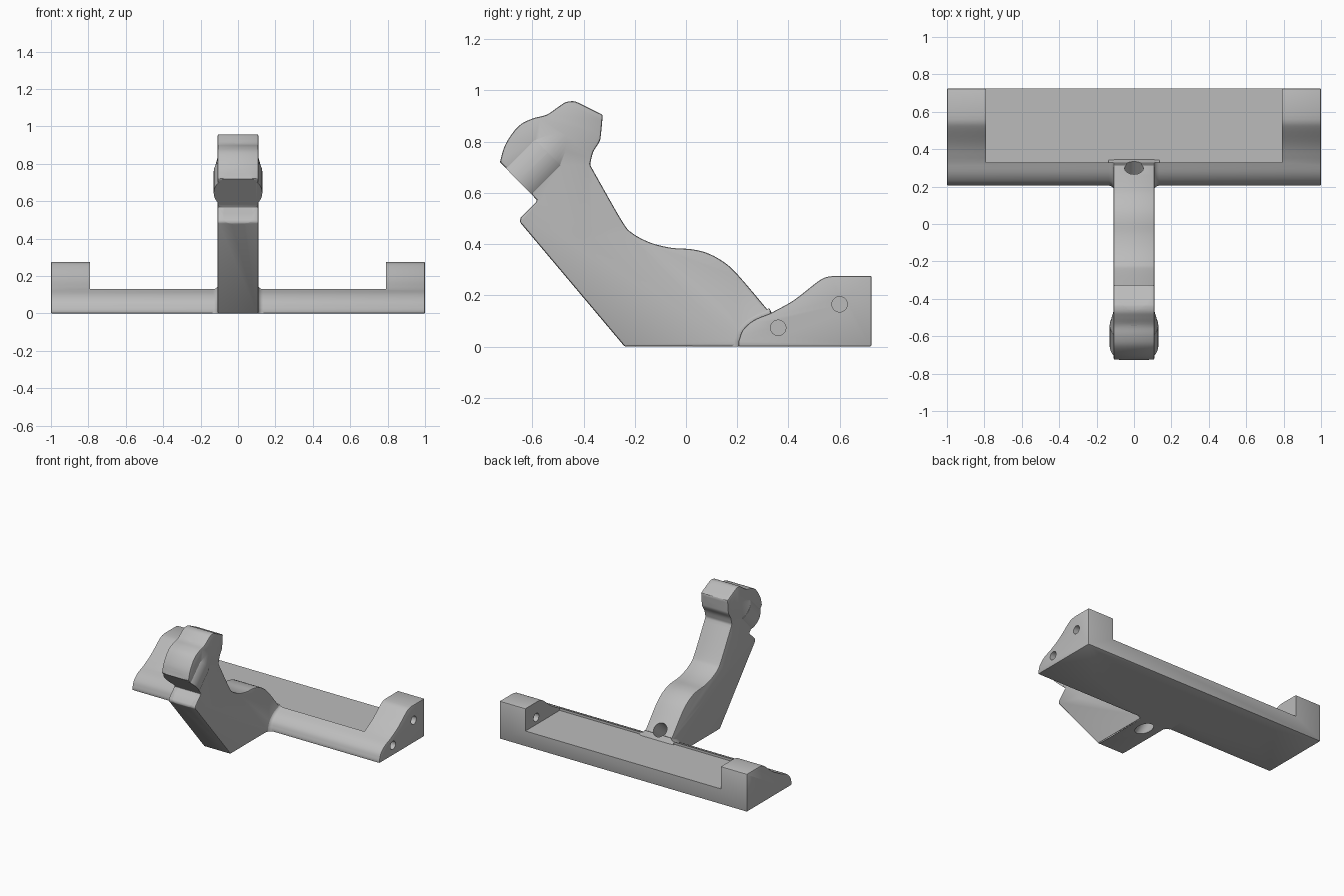
import bpy, bmesh, math
from mathutils import Vector

if "Cube" in bpy.data.objects:
    bpy.data.objects.remove(bpy.data.objects["Cube"], do_unlink=True)

grey = bpy.data.materials.new("plain grey")
grey.use_nodes = True
grey.diffuse_color = (0.5, 0.5, 0.5, 1)
grey.node_tree.nodes["Principled BSDF"].inputs["Base Color"].default_value = (0.5, 0.5, 0.5, 1)


def make(name, bm):
    bmesh.ops.recalc_face_normals(bm, faces=bm.faces[:])
    mesh = bpy.data.meshes.new(name)
    bm.to_mesh(mesh)
    bm.free()
    mesh.materials.append(grey)
    obj = bpy.data.objects.new(name, mesh)
    bpy.context.collection.objects.link(obj)
    return obj


def apply(obj, mod):
    bpy.context.view_layer.objects.active = obj
    bpy.ops.object.modifier_apply(modifier=mod.name)


def combine(obj, other, operation):
    mod = obj.modifiers.new(operation, 'BOOLEAN')
    mod.operation, mod.solver, mod.object = operation, 'EXACT', other
    apply(obj, mod)
    bpy.data.objects.remove(other, do_unlink=True)


def loft(name, sections):
    """Skin a row of (x, [(y, z), ...]) sections and cap both ends."""
    bm = bmesh.new()
    rings = [[bm.verts.new((x, y, z)) for y, z in pts] for x, pts in sections]
    for a, b in zip(rings, rings[1:]):
        for i in range(len(a)):
            j = (i + 1) % len(a)
            bm.faces.new((a[i], a[j], b[j], b[i]))
    bm.faces.new(rings[0])
    bm.faces.new(rings[-1])
    return make(name, bm)


def slab(name, pts, half, bevel=0.0):
    obj = loft(name, [(-half, pts), (half, pts)])
    if bevel:
        mod = obj.modifiers.new("bevel", 'BEVEL')
        mod.width, mod.segments, mod.angle_limit = bevel, 2, math.radians(40)
        mod.use_clamp_overlap = False
        apply(obj, mod)
    return obj


def rod(name, start, end, r1, r2=None, sides=48):
    start, end = Vector(start), Vector(end)
    axis = end - start
    bm = bmesh.new()
    bmesh.ops.create_cone(bm, cap_ends=True, segments=sides, radius1=r1,
                          radius2=r1 if r2 is None else r2, depth=axis.length)
    turn = axis.to_track_quat('Z', 'Y').to_matrix().to_4x4()
    turn.translation = (start + end) / 2
    bm.transform(turn)
    return make(name, bm)


def drill(obj, start, end, radius):
    combine(obj, rod("drill", start, end, radius), 'DIFFERENCE')


def curve(points, steps=4):
    """Smooth run through a few points."""
    p = [Vector(q) for q in points]
    p = [2 * p[0] - p[1]] + p + [2 * p[-1] - p[-2]]
    out = []
    for a, b, c, d in zip(p, p[1:], p[2:], p[3:]):
        for k in range(steps):
            t = k / steps
            out.append((2 * b + (c - a) * t + (2 * a - 5 * b + 4 * c - d) * t * t
                        + (3 * b - a - 3 * c + d) * t ** 3) / 2)
    return [tuple(q) for q in out] + [tuple(points[-1])]


# Base bar with raised ends
nose = curve([(0.205, 0.02), (0.222, 0.065), (0.265, 0.103), (0.33, 0.13)])
ramp = curve([(0.33, 0.13), (0.42, 0.18), (0.51, 0.25), (0.545, 0.27), (0.58, 0.276)])
bracket = slab("mounting_bracket", [(0.205, 0)] + nose + ramp[1:] + [(0.725, 0.276), (0.725, 0)],
               1.0, 0.007)
recess = slab("recess_cutter", [(0.33, 0.113), (0.33, 0.5), (0.9, 0.5), (0.9, 0.113)], 0.79)
combine(bracket, recess, 'DIFFERENCE')

# Arm and clamp head outline
outline = [(0.35, 0), (-0.24, 0), (-0.65, 0.487), (-0.645, 0.505), (-0.58, 0.57)]
outline += curve([(-0.727, 0.72), (-0.705, 0.79), (-0.655, 0.86), (-0.6, 0.89), (-0.545, 0.905),
                  (-0.5, 0.935), (-0.47, 0.954), (-0.44, 0.958), (-0.42, 0.952)])
outline += curve([(-0.325, 0.905), (-0.332, 0.83), (-0.338, 0.8), (-0.362, 0.76), (-0.375, 0.71)])
outline += curve([(-0.36, 0.683), (-0.25, 0.49), (-0.21, 0.443), (-0.14, 0.406), (-0.06, 0.386),
                  (0.02, 0.38), (0.08, 0.366), (0.14, 0.335), (0.2, 0.283), (0.33, 0.13)])
outline += [(0.35, 0.1)]
arm = slab("arm", outline, 0.109, 0.008)

# Round clamp barrel, trimmed to the head outline
mouth = Vector((0, -0.6535, 0.645))
aim = Vector((0, 1, 1)).normalized()
barrel = rod("barrel", mouth - aim * 0.05, mouth + aim * 0.16, 0.13)
combine(barrel, rod("barrel_taper", mouth + aim * 0.155, mouth + aim * 0.3, 0.13, 0.1), 'UNION')
combine(barrel, slab("trim", outline, 0.3), 'INTERSECT')
combine(arm, barrel, 'UNION')
combine(bracket, arm, 'UNION')

# Cove fillets where the arm meets the bar
radius = 0.03
cove = []
for k in range(-6, 7):
    turn = math.radians(15 * abs(k))
    side = math.copysign(1, k)
    if k == 0:
        continue
    x = 0.105 + radius * (1 - math.cos(turn)) if k else 0
    grow = 1 + 0.2 * (1 - math.sin(turn))
    pts = [(0.36 + (y - 0.36) * grow, z * grow) for y, z in [(0.205, 0)] + nose]
    cove.append((side * x, pts + [(0.35, 0.1), (0.35, 0)]))
cove.sort(key=lambda s: s[0])
combine(bracket, loft("cove", cove), 'UNION')

# Clamp bore and the clearance groove in the ledge below it
drill(bracket, mouth - aim * 0.2, mouth + aim * 0.6, 0.086)
drill(bracket, mouth - aim * 0.2, mouth - aim * 0.002, 0.13)

# Cross hole in the arm and slanted hole at its foot
drill(bracket, (-0.3, -0.405, 0.455), (0.3, -0.405, 0.455), 0.036)
drill(bracket, (0, 0.0, -0.09), (0, 0.42, 0.274), 0.05)

# Holes in the raised ends and the bar
for s in (-1, 1):
    drill(bracket, (s * 1.1, 0.6, 0.165), (s * 0.7, 0.6, 0.165), 0.03)
    drill(bracket, (s * 1.1, 0.36, 0.073), (s * 0.78, 0.36, 0.073), 0.03)
    drill(bracket, (s * 0.663, 0.61, -0.1), (s * 0.663, 0.61, 0.3), 0.034)
    drill(bracket, (s * 0.663, 0.61, 0.06), (s * 0.663, 0.61, 0.3), 0.062)
    drill(bracket, (s * 0.663, 0.44, -0.1), (s * 0.663, 0.44, 0.3), 0.029)

bpy.ops.object.select_all(action='DESELECT')
bracket.select_set(True)
bpy.context.view_layer.objects.active = bracket
bpy.ops.object.shade_smooth_by_angle(angle=math.radians(30))
